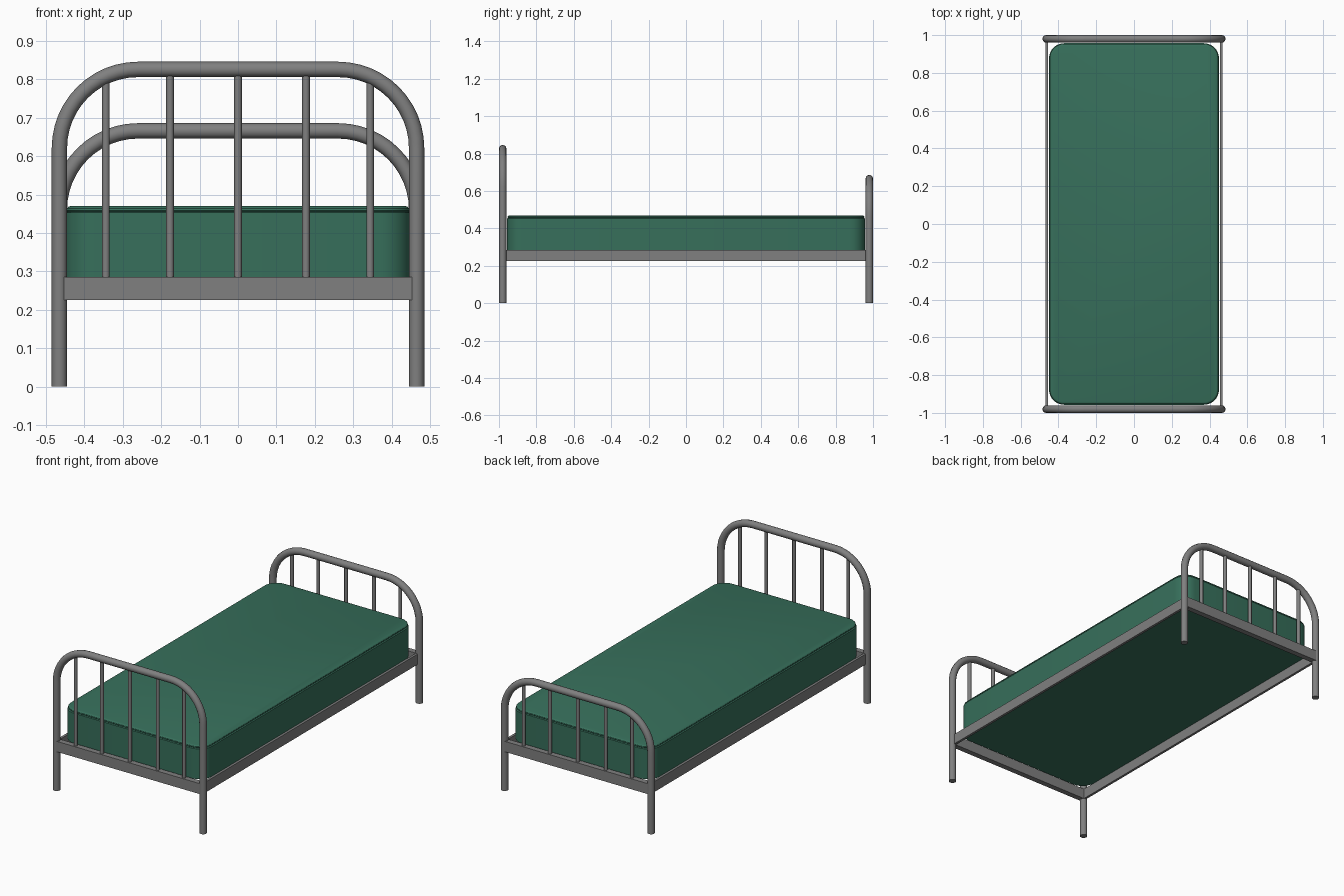
import bpy, bmesh, math

if "Cube" in bpy.data.objects:
    bpy.data.objects.remove(bpy.data.objects["Cube"])


def material(name, rgb):
    m = bpy.data.materials.new(name)
    m.diffuse_color = (*rgb, 1)
    m.use_nodes = True
    m.node_tree.nodes["Principled BSDF"].inputs["Base Color"].default_value = m.diffuse_color
    return m


GREY = material("grey metal", (0.215, 0.215, 0.215))
GREEN = material("green fabric", (0.038, 0.16, 0.105))


def select(ob):
    bpy.ops.object.select_all(action='DESELECT')
    ob.select_set(True)
    bpy.context.view_layer.objects.active = ob


def tube(name, points, radius):
    cu = bpy.data.curves.new(name, 'CURVE')
    cu.dimensions = '3D'
    cu.bevel_depth = radius
    cu.bevel_resolution = 4
    cu.use_fill_caps = True
    sp = cu.splines.new('POLY')
    sp.points.add(len(points) - 1)
    for p, co in zip(sp.points, points):
        p.co = (*co, 1)
    ob = bpy.data.objects.new(name, cu)
    bpy.context.collection.objects.link(ob)
    cu.materials.append(GREY)
    select(ob)
    bpy.ops.object.convert(target='MESH')
    bpy.ops.object.shade_smooth_by_angle(angle=math.radians(40))


def box(name, center, size):
    bpy.ops.mesh.primitive_cube_add(size=1, location=center)
    ob = bpy.context.object
    ob.name = name
    ob.scale = size
    ob.data.materials.append(GREY)


# Head and foot frames: bent tube arch, five bars, end rail
X, R = 0.465, 0.205
for label, y, top in (("headboard", -0.98, 0.826), ("footboard", 0.98, 0.666)):
    right = [(X - R + R * math.cos(a), y, top - R + R * math.sin(a))
             for a in (math.pi / 2 * i / 12 for i in range(13))]
    left = [(-x, y, z) for x, y, z in reversed(right)]
    tube(label + "_arch", [(X, y, 0)] + right + left + [(-X, y, 0)], 0.02)
    for i, x in enumerate((-0.344, -0.177, 0, 0.177, 0.344)):
        dx = max(0, abs(x) - (X - R))
        z = top - R + math.sqrt(R * R - dx * dx)
        tube(f"{label}_bar_{i + 1}", [(x, y, 0.27), (x, y, z)], 0.01)
    box(label + "_rail", (0, y, 0.255), (0.908, 0.032, 0.06))

# Side rails
for s, label in ((-1, "left"), (1, "right")):
    box(label + "_side_rail", (s * 0.461, 0, 0.255), (0.014, 1.95, 0.06))

# Mattress: stacked rounded rectangles with a seam groove near the top
bm = bmesh.new()
rings = []
for z, inset in ((0.28, 0), (0.453, 0), (0.456, 0.006), (0.459, 0.003),
                 (0.464, 0.004), (0.468, 0.008), (0.47, 0.014)):
    r = 0.08 - inset
    ring = []
    for q, (sx, sy) in enumerate(((1, 1), (-1, 1), (-1, -1), (1, -1))):
        for i in range(9):
            a = math.pi / 2 * (q + i / 8)
            ring.append(bm.verts.new((sx * (0.45 - 0.08) + r * math.cos(a),
                                      sy * (0.957 - 0.08) + r * math.sin(a), z)))
    rings.append(ring)
for lo, hi in zip(rings, rings[1:]):
    for i in range(len(lo)):
        j = (i + 1) % len(lo)
        bm.faces.new((lo[i], lo[j], hi[j], hi[i]))
bm.faces.new(rings[-1])
bm.faces.new(rings[0][::-1])
me = bpy.data.meshes.new("mattress")
bm.to_mesh(me)
bm.free()
me.materials.append(GREEN)
mattress = bpy.data.objects.new("mattress", me)
bpy.context.collection.objects.link(mattress)
select(mattress)
bpy.ops.object.shade_smooth_by_angle(angle=math.radians(30))
